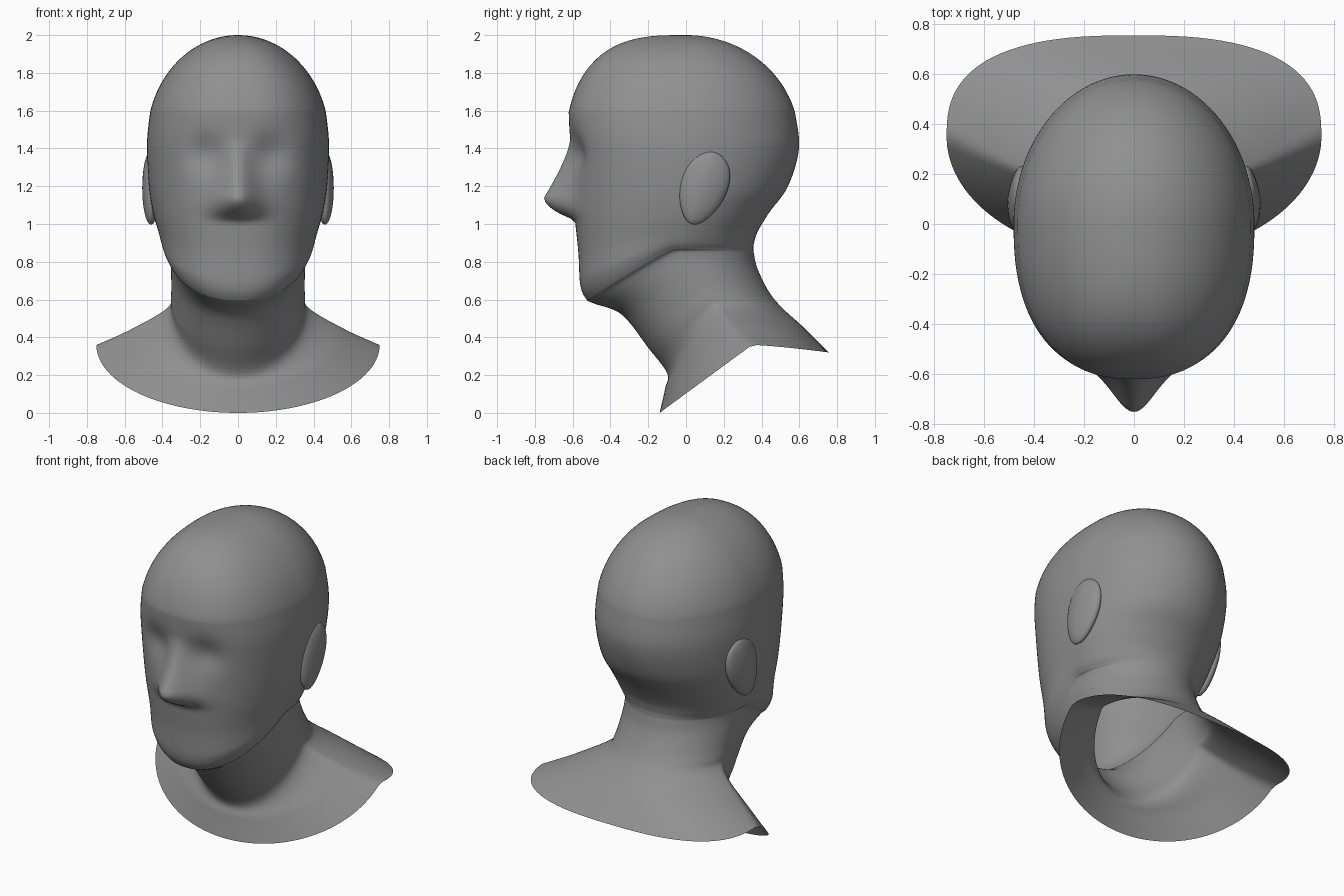
import bpy, bmesh, math

if "Cube" in bpy.data.objects:
    bpy.data.objects.remove(bpy.data.objects["Cube"])

grey = bpy.data.materials.new("mid grey")
grey.diffuse_color = (0.28, 0.28, 0.28, 1)
grey.use_nodes = True
grey.node_tree.nodes["Principled BSDF"].inputs["Base Color"].default_value = grey.diffuse_color

HALF, SUB = 64, 9

# Tilted rings from brow to collar edge:
# front y, front z, side y, side z, half width, back y, back z
LOWER = [
    (-.615, 1.46, 0, 1.42, .482, .598, 1.40),
    (-.60, 1.25, 0, 1.20, .472, .54, 1.20),
    (-.59, 1.05, -.01, 1.06, .45, .44, 1.06),
    (-.57, .85, -.03, .96, .42, .38, .96),
    (-.56, .68, -.06, .90, .40, .36, .90),
    (-.53, .605, -.07, .87, .38, .357, .87),
    (-.49, .58, -.04, .85, .36, .36, .84),
    (-.34, .52, 0, .77, .355, .38, .76),
    (-.20, .345, .10, .62, .355, .44, .64),
    (-.10, .21, .17, .55, .38, .51, .555),
    (-.11, .13, .26, .44, .57, .62, .455),
    (-.14, 0, .35, .36, .75, .755, .32),
]


def dome_ring(deg):
    """Skull cap ring at an angle from the crown; the forehead is fuller."""
    r, z = math.sin(math.radians(deg)), 1.45 + .55 * math.cos(math.radians(deg))
    return -.635 * r**.65, z, 0, z, .482 * r, .597 * r, z


def catmull(a, b, c, d, t):
    return [.5 * (2*q + (r - p)*t + (2*p - 5*q + 4*r - s)*t*t + (3*q - p - 3*r + s)*t**3)
            for p, q, r, s in zip(a, b, c, d)]


def all_rings():
    rings = [dome_ring(3 * i) for i in range(25)]
    pts = [dome_ring(72), dome_ring(75), *LOWER]
    pts.append([2*a - b for a, b in zip(pts[-1], pts[-2])])
    for i in range(1, len(pts) - 2):
        rings += [catmull(*pts[i-1:i+3], s / SUB) for s in range(SUB)]
    return rings + [LOWER[-1]]


def clamp(v):
    return max(0, min(1, v))


def face_offset(x, z):
    # nose: slopes out to the tip, rounds back underneath, widens downwards
    if z > 1.14:
        h = clamp((1.45 - z) / .31)**1.3
    else:
        h = 1 - clamp((1.14 - z) / .12)**2
    width = .05 + .07 * clamp((1.45 - z) / .36)
    nose = .157 * h * math.exp(-(x / width)**2)
    # shallow eye sockets
    socket = .04 * math.exp(-((abs(x) - .17) / .10)**2 - ((z - 1.37) / .10)**2)
    return socket - nose


def ring_point(ring, j):
    yf, zf, ys, zs, w, yb, zb = ring
    th = math.pi * (abs(j) / HALF)**1.3      # denser towards the face
    c, s = math.cos(th), max(0, math.sin(th))
    if c >= 0:
        ye, ze, n = yf, zf, 2 + .4 * clamp((zf - .5) / .2)
    else:
        ye, ze, n = yb, zb, 2 + 2.4 * max(0, w - .482)
    x = math.copysign(w * s**(2/n), j)
    y = ys + (ye - ys) * abs(c)**(2/n)
    z = zs + (ze - zs) * abs(c)
    if y < -.3:
        y += face_offset(x, z)
    return x, y, z


def finish(bm, name):
    me = bpy.data.meshes.new(name)
    bm.to_mesh(me)
    bm.free()
    me.materials.append(grey)
    ob = bpy.data.objects.new(name, me)
    bpy.context.collection.objects.link(ob)
    bpy.ops.object.select_all(action='DESELECT')
    ob.select_set(True)
    bpy.context.view_layer.objects.active = ob
    bpy.ops.object.shade_smooth_by_angle(angle=math.radians(50))


# Head, neck and collar: one open shell
bm = bmesh.new()
rows = [[bm.verts.new(ring_point(r, j)) for j in range(-HALF, HALF)] for r in all_rings()]
for a, b in zip(rows, rows[1:]):
    for j in range(2 * HALF):
        k = (j + 1) % (2 * HALF)
        bm.faces.new((a[j], b[j], b[k], a[k]))
bmesh.ops.remove_doubles(bm, verts=bm.verts, dist=1e-5)
finish(bm, "head_and_neck")

# Ears: flat ovals leaning back, wider at the top
for side, name in ((1, "ear_left"), (-1, "ear_right")):
    bm = bmesh.new()
    bmesh.ops.create_uvsphere(bm, u_segments=32, v_segments=20, radius=1)
    ca, sa = math.cos(.3), math.sin(.3)
    for v in bm.verts:
        x, y, z = v.co
        y, z = y * .125 * (1 + .2*z), z * .20
        v.co = (side * (.462 + .045*x - .12*max(0, y)),
                .09 + y*ca + z*sa, 1.19 - y*sa + z*ca)
    bmesh.ops.recalc_face_normals(bm, faces=bm.faces)
    finish(bm, name)
